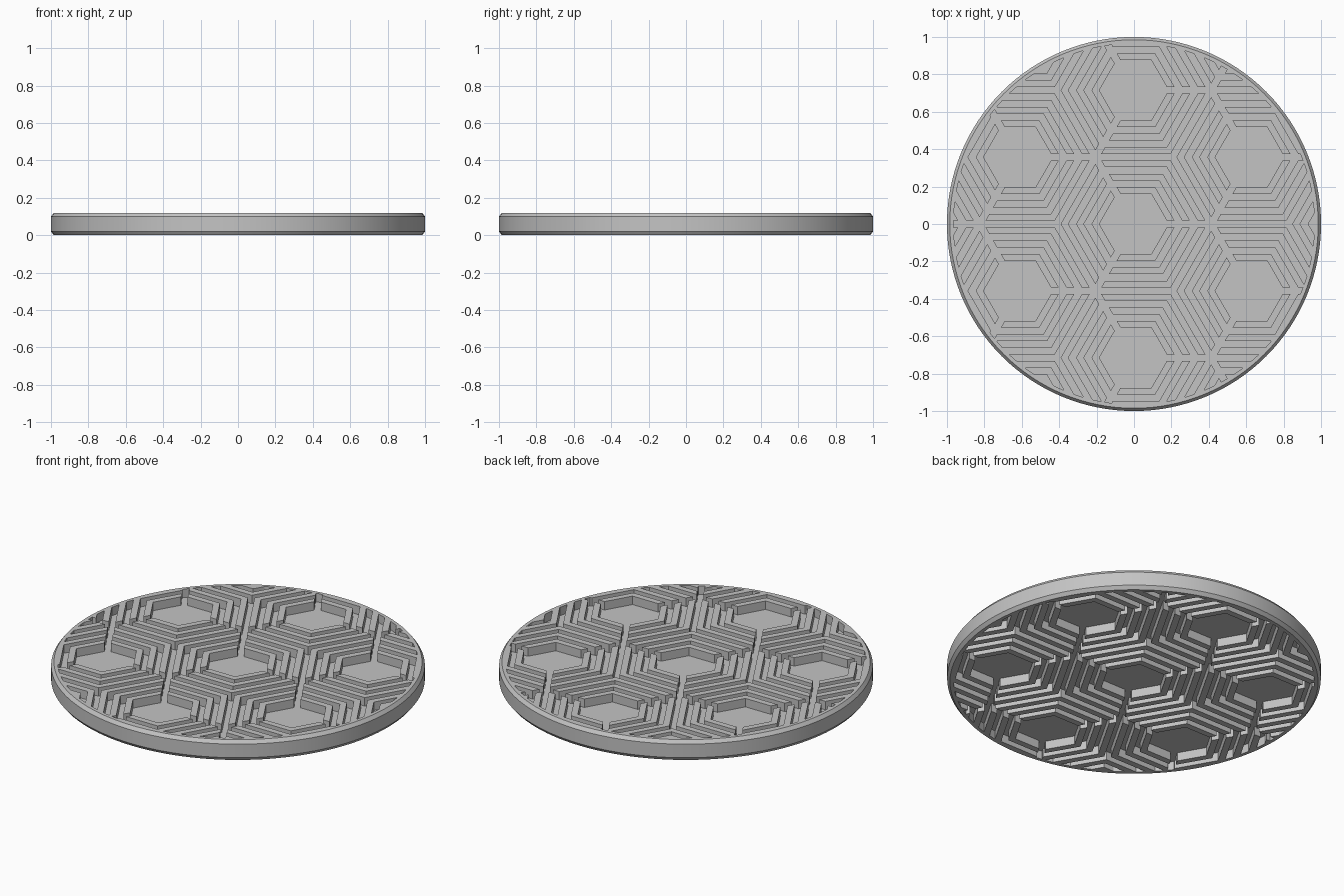
import bpy, bmesh, math
from mathutils import Vector

cube = bpy.data.objects.get("Cube")
if cube:
    bpy.data.objects.remove(cube, do_unlink=True)

HEIGHT = 0.12
RIM_INNER = 0.965
U = 0.03575            # width of one bar, also of one gap
APOTHEM = 10 * U       # half height of a hexagonal cell
FLOOR_LOW, FLOOR_HIGH = 0.05, 0.07
SEGMENTS = 128

grey = bpy.data.materials.new("light_grey")
grey.use_nodes = True
grey.diffuse_color = (0.55, 0.55, 0.55, 1)
grey.node_tree.nodes["Principled BSDF"].inputs["Base Color"].default_value = grey.diffuse_color


def add_object(name, bm):
    bmesh.ops.recalc_face_normals(bm, faces=bm.faces)
    mesh = bpy.data.meshes.new(name)
    bm.to_mesh(mesh)
    bm.free()
    mesh.materials.append(grey)
    obj = bpy.data.objects.new(name, mesh)
    bpy.context.collection.objects.link(obj)
    return obj


def select_only(obj):
    bpy.ops.object.select_all(action='DESELECT')
    obj.select_set(True)
    bpy.context.view_layer.objects.active = obj


def lathe(name, profile):
    """Revolve a closed (radius, z) profile around the z axis."""
    bm = bmesh.new()
    rings = []
    for i in range(SEGMENTS):
        a = math.tau * i / SEGMENTS
        rings.append([bm.verts.new((r * math.cos(a), r * math.sin(a), z)) for r, z in profile])
    n = len(profile)
    for i in range(SEGMENTS):
        p, q = rings[i], rings[(i + 1) % SEGMENTS]
        for k in range(n):
            bm.faces.new((p[k], q[k], q[(k + 1) % n], p[(k + 1) % n]))
    return add_object(name, bm)


def disc(name, radius, low, high):
    bm = bmesh.new()
    bmesh.ops.create_cone(bm, cap_ends=True, segments=SEGMENTS, radius1=radius,
                          radius2=radius, depth=high - low)
    bmesh.ops.translate(bm, verts=bm.verts, vec=(0, 0, (low + high) / 2))
    return add_object(name, bm)


def direction(degrees):
    a = math.radians(degrees)
    return Vector((math.cos(a), math.sin(a)))


def chevron_edge(apothem, theta):
    """End, corner and end of a bent line lying on one third of a hexagon."""
    def end(side):
        slide = (apothem / 2 - U / 2) / math.cos(math.radians(30))
        return direction(theta + 30 * side) * apothem + direction(theta + 120 * side) * slide
    corner = direction(theta) * apothem / math.cos(math.radians(30))
    return [end(-1), corner, end(1)]


def add_prism(bm, outline, low, high):
    bottom = [bm.verts.new((p.x, p.y, low)) for p in outline]
    top = [bm.verts.new((p.x, p.y, high)) for p in outline]
    bm.faces.new(bottom[::-1])
    bm.faces.new(top)
    n = len(outline)
    for i in range(n):
        j = (i + 1) % n
        bm.faces.new((bottom[i], bottom[j], top[j], top[i]))


# Rim with chamfered outer edges
rim = lathe("rim", [(RIM_INNER, 0), (0.985, 0), (1, 0.02), (1, HEIGHT - 0.02),
                    (0.985, HEIGHT), (RIM_INNER, HEIGHT)])

# Thin web in the middle of the thickness
web = disc("middle_web", RIM_INNER + 0.005, FLOOR_LOW, FLOOR_HIGH)

# Three nested chevrons on each third of every hexagonal cell
bm = bmesh.new()
column_step = APOTHEM * math.sqrt(3)
for column in range(-2, 3):
    for row in range(-3, 4):
        centre = Vector((column * column_step, (2 * row + column % 2) * APOTHEM))
        if centre.length > RIM_INNER + 1.2 * APOTHEM:
            continue
        for theta in (60, 180, 300):
            for outer in (9.5, 7.5, 5.5):
                outline = chevron_edge(outer * U, theta) + chevron_edge((outer - 1) * U, theta)[::-1]
                outline = [p + centre for p in outline]
                if min(p.length for p in outline) < RIM_INNER + 0.05:
                    add_prism(bm, outline, 0, HEIGHT)
bars = add_object("chevron_bars", bm)

# Trim the bars to the inside of the rim
cutter = disc("trim_cutter", RIM_INNER, -0.1, HEIGHT + 0.1)
cutter.hide_render = True
trim = bars.modifiers.new("trim", 'BOOLEAN')
trim.operation = 'INTERSECT'
trim.solver = 'EXACT'
trim.object = cutter
select_only(bars)
bpy.ops.object.modifier_apply(modifier=trim.name)
bpy.data.objects.remove(cutter, do_unlink=True)

for obj in (rim, web):
    select_only(obj)
    bpy.ops.object.shade_smooth_by_angle(angle=math.radians(25))
